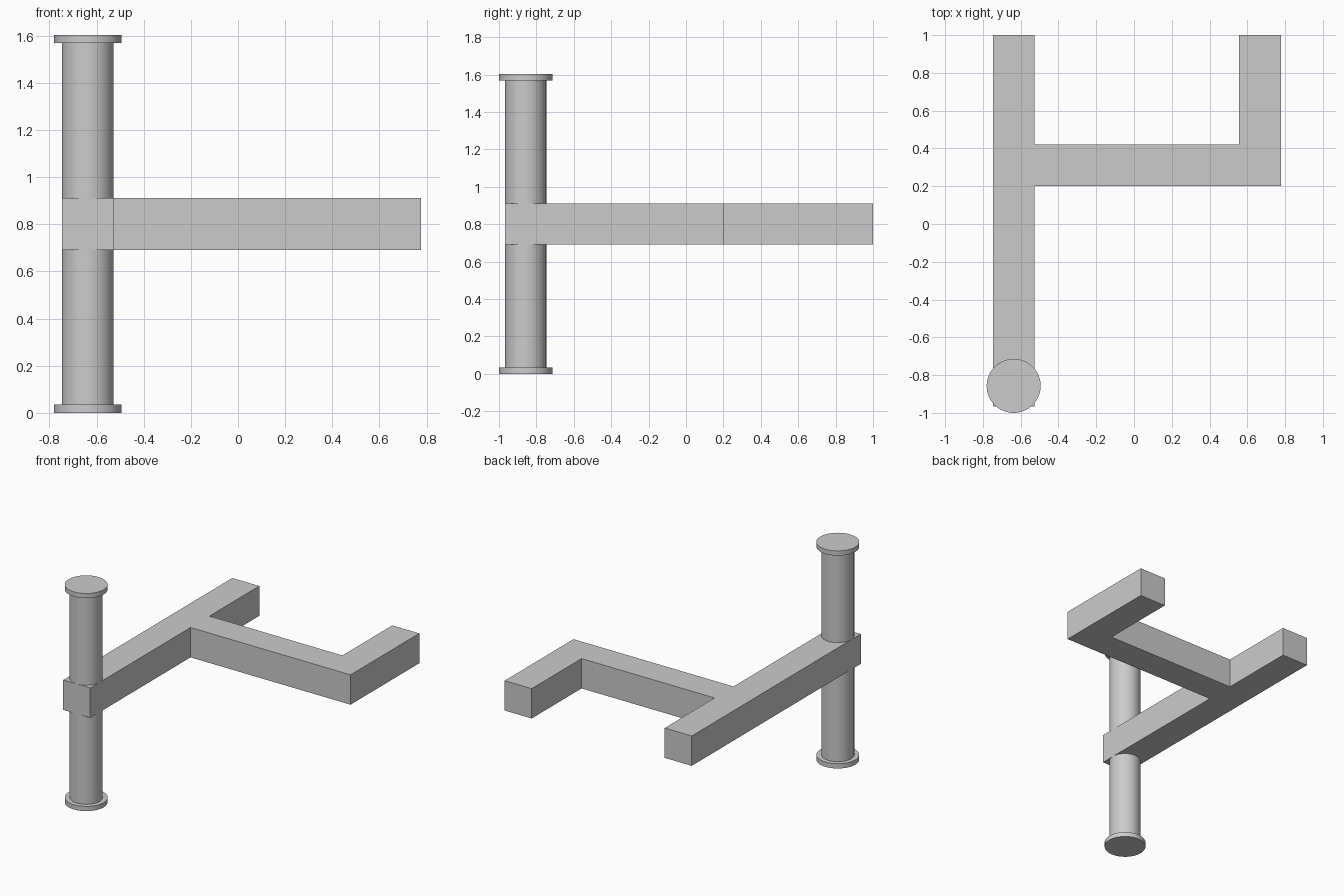
import bpy
import bmesh
import math

if "Cube" in bpy.data.objects:
    bpy.data.objects.remove(bpy.data.objects["Cube"])

grey = bpy.data.materials.new("light grey")
grey.diffuse_color = (0.6, 0.6, 0.6, 1)
grey.use_nodes = True
grey.node_tree.nodes["Principled BSDF"].inputs["Base Color"].default_value = grey.diffuse_color

HEIGHT = 1.603
MID = HEIGHT / 2
BEAM = 0.22                      # square beam section
POST_X, POST_Y = -0.637, -0.857
FLANGE_H = 0.035


def cylinder(name, radius, z0, z1):
    bpy.ops.mesh.primitive_cylinder_add(
        vertices=64, radius=radius, depth=z1 - z0,
        location=(POST_X, POST_Y, (z0 + z1) / 2))
    ob = bpy.context.object
    ob.name = name
    ob.data.materials.append(grey)
    bpy.ops.object.shade_smooth_by_angle(angle=math.radians(30))
    return ob


# Upright post with a wider disc at each end
cylinder("post", BEAM / 2, FLANGE_H, HEIGHT - FLANGE_H)
cylinder("bottom_flange", 0.143, 0, FLANGE_H)
cylinder("top_flange", 0.143, HEIGHT - FLANGE_H, HEIGHT)

# Forked frame: long beam, crossbeam and short arm as one extruded outline
left, right = POST_X - BEAM / 2, 0.777
front, cross = POST_Y - BEAM / 2, 0.2
outline = [
    (left, front), (left + BEAM, front), (left + BEAM, cross), (right, cross),
    (right, 1), (right - BEAM, 1), (right - BEAM, cross + BEAM),
    (left + BEAM, cross + BEAM), (left + BEAM, 1), (left, 1),
]
bm = bmesh.new()
face = bm.faces.new([bm.verts.new((x, y, MID - BEAM / 2)) for x, y in outline])
top = bmesh.ops.extrude_face_region(bm, geom=[face])["geom"]
bmesh.ops.translate(bm, vec=(0, 0, BEAM),
                    verts=[v for v in top if isinstance(v, bmesh.types.BMVert)])
bmesh.ops.recalc_face_normals(bm, faces=bm.faces)
mesh = bpy.data.meshes.new("forked_frame")
bm.to_mesh(mesh)
bm.free()
mesh.materials.append(grey)
bpy.context.collection.objects.link(bpy.data.objects.new("forked_frame", mesh))
